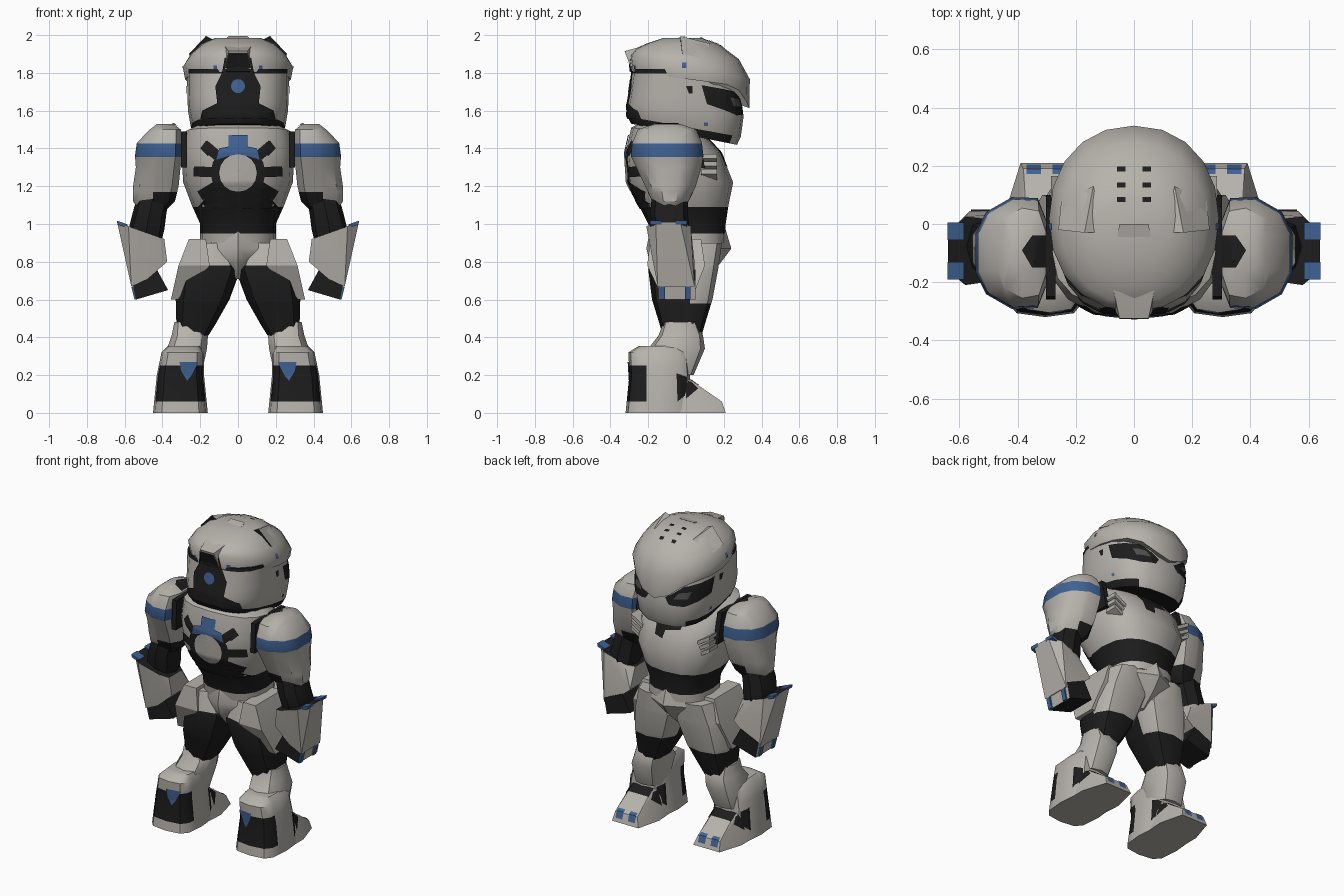
import bpy, bmesh, math
from mathutils import Vector
from mathutils.bvhtree import BVHTree

if "Cube" in bpy.data.objects:
    bpy.data.objects.remove(bpy.data.objects["Cube"])


def material(name, rgb):
    m = bpy.data.materials.new(name)
    m.use_nodes = True
    m.diffuse_color = (*rgb, 1)
    bsdf = m.node_tree.nodes["Principled BSDF"]
    bsdf.inputs["Base Color"].default_value = (*rgb, 1)
    bsdf.inputs["Roughness"].default_value = .8
    return m


MATS = [material("armour_white", (.47, .445, .41)), material("suit_black", (.012, .012, .012)),
        material("trim_blue", (.05, .12, .29)), material("lens_grey", (.08, .08, .08))]
WHITE, BLACK, BLUE, GREY = range(4)
SIDES = (("left_", 1), ("right_", -1))
AXES = {"x": Vector((1, 0, 0)), "y": Vector((0, 1, 0)), "z": Vector((0, 0, 1))}


def finish(bm, name, paint=WHITE, cuts=(), angle=35, closed=True):
    """Split at the cut planes, colour each face by rule, and link the object."""
    for axis, value in cuts:
        bmesh.ops.bisect_plane(bm, geom=bm.verts[:] + bm.edges[:] + bm.faces[:],
                               plane_co=AXES[axis] * value, plane_no=AXES[axis])
    if closed:
        bmesh.ops.recalc_face_normals(bm, faces=bm.faces)
    for f in bm.faces:
        f.smooth = True
        f.material_index = paint(f.calc_center_median()) if callable(paint) else paint
    me = bpy.data.meshes.new(name)
    bm.to_mesh(me)
    bm.free()
    for m in MATS:
        me.materials.append(m)
    me.set_sharp_from_angle(angle=math.radians(angle))
    ob = bpy.data.objects.new(name, me)
    bpy.context.collection.objects.link(ob)
    return ob


def loft(name, rings, paint=WHITE, s=1, n=12, p=2.5, cuts=(), warp=None, angle=35):
    """Skin superellipse rings given as z, x0, x1, y0, y1 and an optional tilt along y."""
    bm = bmesh.new()
    loops = []
    for z, x0, x1, y0, y1, *tilt in rings:
        loop = []
        for i in range(n):
            a = math.tau * (i + .5 * (n % 4 != 0)) / n
            c, d = math.cos(a), math.sin(a)
            x = (x0 + x1) / 2 + (x1 - x0) / 2 * math.copysign(abs(c) ** (2 / p), c)
            dy = (y1 - y0) / 2 * math.copysign(abs(d) ** (2 / p), d)
            co = Vector((s * x, (y0 + y1) / 2 + dy, z + (tilt[0] * dy if tilt else 0)))
            loop.append(bm.verts.new(warp(co) if warp else co))
        loops.append(loop)
    for a, b in zip(loops, loops[1:]):
        for i in range(n):
            j = (i + 1) % n
            bm.faces.new((a[i], a[j], b[j], b[i]))
    bm.faces.new(loops[0])
    bm.faces.new(loops[-1])
    return finish(bm, name, paint, cuts, angle)


def hull(name, pts, paint=WHITE, s=1):
    """Faceted plate: convex hull of a few corners."""
    bm = bmesh.new()
    for x, y, z in pts:
        bm.verts.new((s * x, y, z))
    bmesh.ops.convex_hull(bm, input=bm.verts)
    bmesh.ops.delete(bm, geom=[v for v in bm.verts if not v.link_faces], context="VERTS")
    return finish(bm, name, paint, angle=25)


def slab(pts, y0, y1):
    """Corners of an x-z outline pulled between two depths."""
    return [(x, y, z) for x, z in pts for y in (y0, y1)]


def decal(name, target, pts, mat, place, lift=.005):
    """Thin painted panel laid on the target; place maps (u, v) to a ray."""
    me = target.data
    tree = BVHTree.FromPolygons([v.co for v in me.vertices], [tuple(f.vertices) for f in me.polygons])
    bm = bmesh.new()
    bm.faces.new([bm.verts.new((u, v, 0)) for u, v in pts])
    bmesh.ops.triangulate(bm, faces=bm.faces)
    bmesh.ops.subdivide_edges(bm, edges=bm.edges, cuts=8, use_grid_fill=True)
    for v in bm.verts:
        origin, ray = place(v.co.x, v.co.y)
        hit = tree.ray_cast(origin, ray)[0] or tree.find_nearest(origin + ray * .7)[0]
        v.co = hit - ray * lift
    bm.normal_update()
    out = place(*pts[0])[1]
    if sum(f.normal.dot(out) * f.calc_area() for f in bm.faces) > 0:
        bmesh.ops.reverse_faces(bm, faces=bm.faces)
    return finish(bm, name, mat, closed=False)


def from_y(sign):
    return lambda u, v: (Vector((u, sign, v)), Vector((0, -sign, 0)))


def from_x(sign):
    return lambda u, v: (Vector((sign, u, v)), Vector((-sign, 0, 0)))


def from_top(u, v):
    return Vector((u, v, 3)), Vector((0, 0, -1))


def around(sign):
    def place(u, v):
        d = Vector((sign * math.cos(u), math.sin(u), 0))
        return d + Vector((0, 0, v)), -d
    return place


def disc(x, z, r, n=16):
    return [(x + r * math.cos(math.tau * i / n), z + r * math.sin(math.tau * i / n)) for i in range(n)]


def box(u, v, w, h):
    return [(u, v), (u + w, v), (u + w, v + h), (u, v + h)]


def mask_rule(c):
    return BLACK if (c.y < .25 and c.z < 1.5 - .2 * c.y) or c.z > 1.798 else WHITE


def beak(co):
    if co.y > .2 and co.z < 1.75:
        co.z -= .11 * ((co.y - .2) / .135) ** 3
    return co


# Head: face mask, domed shell with dipping beak, crest and fins
back = from_y(-1)
head = loft("face_mask", [(1.475, -.23, .23, -.29, .27, -.2), (1.515, -.25, .25, -.31, .29, -.18),
                          (1.6, -.265, .265, -.31, .305, -.1), (1.68, -.268, .268, -.3, .29),
                          (1.82, -.27, .27, -.28, .24)], mask_rule, n=20, p=2.7, cuts=[("z", 1.798)])
helmet = loft("helmet_shell", [(1.765, -.28, .28, -.29, .335, -.13), (1.83, -.292, .292, -.3, .338, -.2),
                               (1.9, -.25, .25, -.27, .28, -.1), (1.955, -.19, .19, -.21, .17),
                               (1.985, -.12, .12, -.12, .08)], n=20, p=2.15, warp=beak, angle=50)
crest = hull("helmet_crest", [(x * k, y, z) for k in (-1, 1) for x, y, z in
                              ((.05, -.325, 1.915), (.07, -.29, 1.82), (.08, -.18, 1.955), (.05, 0, 1.995))])
decal("crest_stripe", crest, [(-.05, 1.957), (.05, 1.957), (.045, 1.977), (-.045, 1.977)], BLUE, back)
decal("nape_panel", head, [(-.2, 1.555), (.2, 1.555), (.19, 1.6), (.11, 1.64), (.12, 1.73), (.08, 1.81),
                           (-.08, 1.81), (-.12, 1.73), (-.11, 1.64), (-.19, 1.6)], BLACK, back, .008)
decal("nape_panel_top", helmet, [(-.09, 1.77), (.09, 1.77), (.07, 1.88), (-.07, 1.88)], BLACK, back, .008)
decal("crest_back", crest, [(-.068, 1.825), (.068, 1.825), (.05, 1.905), (-.05, 1.905)], BLACK, back)
decal("nape_light", head, disc(0, 1.73, .037), BLUE, back, .0095)
for side, s in SIDES:
    hull(side + "helmet_fin", [(.17, -.03, 1.995), (.1, -.03, 1.96), (.26, -.02, 1.9), (.14, .13, 1.955),
                               (.25, .08, 1.88), (.17, -.02, 1.9)],
         lambda c: BLACK if c.y < -.02 else WHITE, s)
    decal(side + "eye_visor", head, [(.3, 1.735), (1, 1.7), (1.38, 1.62), (1.3, 1.58), (1, 1.575), (.4, 1.635)],
          BLACK, around(s), .006)
    decal(side + "eye_lens", head, [(.85, 1.67), (1.1, 1.66), (1.2, 1.62), (.92, 1.625)], GREY, around(s), .009)
    decal(side + "temple_mark", head, [(0, 1.73), (.13, 1.73), (.13, 1.69), (.06, 1.69)], BLACK, around(s))
    decal(side + "temple_dot", helmet, box(-.02, 1.825, .022, .03), BLUE, from_x(s))
    decal(side + "jaw_dot", head, box(.095, 1.52, .022, .018), BLUE, from_x(s))
    decal(side + "rear_dot", helmet, box(s * .12 - .01, 1.82, .02, .018), BLUE, back)
    for y in (.075, .125, .18):
        decal(side + "crown_slot", helmet, box(s * .044 - .014, y, .028, .018), BLACK, from_top)

# Torso: neck, chest with black waist, pelvis
loft("neck", [(1.46, -.17, .17, -.2, .1), (1.57, -.17, .17, -.2, .12)], BLACK)
torso = loft("torso", [(1.53, -.2, .2, -.24, .05, -.05), (1.49, -.28, .28, -.29, .1, -.1),
                       (1.38, -.3, .3, -.32, .185), (1.22, -.29, .29, -.31, .25), (1.1, -.245, .245, -.25, .225),
                       (1, -.2, .2, -.2, .21), (.9, -.2, .2, -.18, .21)],
             lambda c: BLACK if .95 < c.z < 1.09 or c.z > 1.525 else WHITE, n=16,
             cuts=[("z", 1.09), ("z", .95)], angle=40)
loft("pelvis", [(.97, -.2, .2, -.19, .21), (.87, -.2, .2, -.21, .24), (.79, -.13, .13, -.19, .18),
                (.71, -.04, .04, -.12, .09)], n=8, p=2)
decal("chest_patch", torso, [(-.09, 1.47), (.09, 1.47), (.08, 1.31), (.02, 1.3), (.01, 1.35), (-.09, 1.37)],
      BLACK, from_y(1))

# Back emblem: black disc with legs, white hub, blue collar
decal("emblem_base", torso, disc(0, 1.27, .145), BLACK, back, .006)
decal("emblem_tail", torso, [(-.22, 1.08), (.22, 1.08), (.17, 1.14), (.1, 1.2), (-.1, 1.2), (-.17, 1.14)],
      BLACK, back, .008)
for s in (1, -1):
    for deg in (40, 2, -31):
        a = math.radians(deg)
        d, w = Vector((math.cos(a), math.sin(a))), Vector((-math.sin(a), math.cos(a))) * .027
        corners = [d * .11 - w, d * .235 - w, d * .235 + w, d * .11 + w]
        decal("emblem_leg", torso, [(s * c.x, 1.27 + c.y) for c in corners], BLACK, back, .007)
    decal("emblem_hook", torso, [(s * .12, 1.39), (s * .17, 1.44), (s * .2, 1.4), (s * .16, 1.36)], BLACK,
          back, .007)
decal("emblem_collar", torso, [(-.05, 1.47), (.05, 1.47), (.05, 1.41), (.1, 1.4), (.115, 1.34), (.05, 1.36),
                               (-.05, 1.36), (-.115, 1.34), (-.1, 1.4), (-.05, 1.41)], BLUE, back, .0085)
decal("emblem_hub", torso, disc(0, 1.27, .1), WHITE, back, .0095)


# Limbs, built once per side
def pad_rule(c):
    if c.z < 1.17 and abs(c.x) < .45:
        return BLACK
    return BLUE if 1.355 < c.z < 1.425 else WHITE


def pad_taper(co):
    co.y = -.1 + (co.y + .1) * (1.05 - 1.5 * max(0, abs(co.x) - .33))
    return co


def thigh_rule(c):
    return WHITE if c.z > .78 or (c.y > .02 and c.z > .58) else BLACK


def boot_rule(c):
    return BLACK if c.y < -.21 and .06 < c.z < .25 else WHITE


for side, s in SIDES:
    hull(side + "shoulder_joint", [(x, y, z) for x in (.27, .302) for y, z in
                                   ((-.25, 1.49), (.06, 1.49), (-.26, 1.3), (.1, 1.3))], BLACK, s)
    for i in range(3):
        z = 1.245 + .04 * i
        hull(side + "chest_vent", [(x, y, z + k + .6 * (x - .25)) for x in (.2, .285) for y in (.08, .165)
                                   for k in (0, .025)], WHITE, s)
    pad = loft(side + "shoulder_pad", [(1.53, .34, .43, -.17, -.03), (1.5, .3, .47, -.26, .06),
                                       (1.43, .29, .54, -.3, .1), (1.36, .29, .55, -.31, .11),
                                       (1.3, .3, .545, -.28, .1), (1.2, .31, .56, -.23, .07),
                                       (1.12, .33, .56, -.19, .03), (1.08, .37, .53, -.16, 0)],
               pad_rule, s, n=10, p=2.8, warp=pad_taper,
               cuts=[("z", 1.425), ("z", 1.355), ("z", 1.17), ("x", s * .45)])
    decal(side + "shoulder_patch", pad, [(s * .305, -.04), (s * .35, -.04), (s * .385, -.09), (s * .35, -.15),
                                         (s * .305, -.15)], BLACK, from_top, .006)
    loft(side + "upper_arm", [(1.16, .36, .53, -.18, .01), (1.05, .38, .56, -.19, .01),
                              (.97, .39, .58, -.17, .02), (.85, .42, .56, -.15, .02)], BLACK, s, n=8)
    hull(side + "forearm_guard", slab([(.64, 1.01), (.39, .92)], -.16, -.03) + slab([(.58, .988)], -.21, .025)
         + slab([(.44, .938)], -.19, .01) + slab([(.375, .8), (.48, .71), (.565, .67)], -.15, .045),
         lambda c: BLACK if c.z > .925 else WHITE, s)
    hull(side + "hand", slab([(.37, .65), (.54, .6), (.56, .7), (.43, .76)], -.145, .05),
         lambda c: WHITE if abs(c.x) > .54 else BLACK, s)
    for y in (-.19, -.055):
        hull(side + "guard_tip", slab([(.642, 1.018), (.585, .998), (.585, .98), (.638, .998)], y, y + .06), BLUE, s)
        hull(side + "wrist_mark", slab([(.548, .6), (.535, .6), (.55, .67), (.565, .67)], y + .05, y + .08),
             BLUE, s)

    loft(side + "thigh", [(.9, .05, .26, -.17, .19), (.76, -.02, .32, -.2, .17), (.6, .04, .335, -.18, .14),
                          (.47, .115, .33, -.14, .1), (.4, .16, .32, -.12, .08)], thigh_rule, s, n=10, p=2.8,
         cuts=[("y", .02), ("z", .58), ("z", .78)])
    hull(side + "hip_plate", slab([(.17, .92), (.26, .92)], -.19, .08)
         + slab([(.15, .78), (.315, .78)], -.205, .1) + slab([(.32, .6), (.355, .6)], -.12, .03), WHITE, s)
    loft(side + "shin", [(.48, .21, .34, -.12, .06), (.41, .155, .355, -.145, .09),
                         (.34, .16, .38, -.2, .1), (.2, .19, .38, -.16, .04)], WHITE, s, n=10)
    boot = loft(side + "boot", [(.355, .2, .37, -.25, -.02), (.32, .18, .405, -.305, .01),
                                (.2, .18, .43, -.3, .02), (0, .16, .45, -.32, .03)], boot_rule, s, p=3.6,
                cuts=[("z", .06), ("z", .25), ("y", -.21)])
    foot = hull(side + "foot", [(.21, -.05, .2), (.39, -.05, .2), (.23, .03, .17), (.37, .03, .17),
                                (.22, .19, .06), (.38, .19, .06), (.2, .21, 0), (.39, .21, 0),
                                (.16, .05, 0), (.44, .05, 0), (.17, -.1, 0), (.44, -.1, 0)], WHITE, s)
    decal(side + "boot_mark", boot, [(s * .21, .27), (s * .31, .27), (s * .3, .22), (s * .27, .17),
                                     (s * .245, .2)], BLUE, back, .006)
    # Ankle band: wedge on each flank joined over the instep
    for k, ray in (("outer_", s), ("inner_", -s)):
        decal(side + k + "ankle_mark", boot, [(-.05, .21), (.005, .19), (.005, .1), (-.045, .06)], BLACK, from_x(ray))
        decal(side + k + "ankle_tip", foot, [(0, .17), (.03, .165), (.065, .13), (0, .075)], BLACK, from_x(ray))
    decal(side + "instep_band", foot, [(s * .225, .015), (s * .375, .015), (s * .375, .07), (s * .225, .07)],
          BLACK, from_top)
    for x in (.23, .32):
        decal(side + "toe_mark", foot, [(s * x, .172), (s * (x + .05), .172), (s * (x + .05), .204),
                                        (s * x, .204)], BLUE, from_top)
